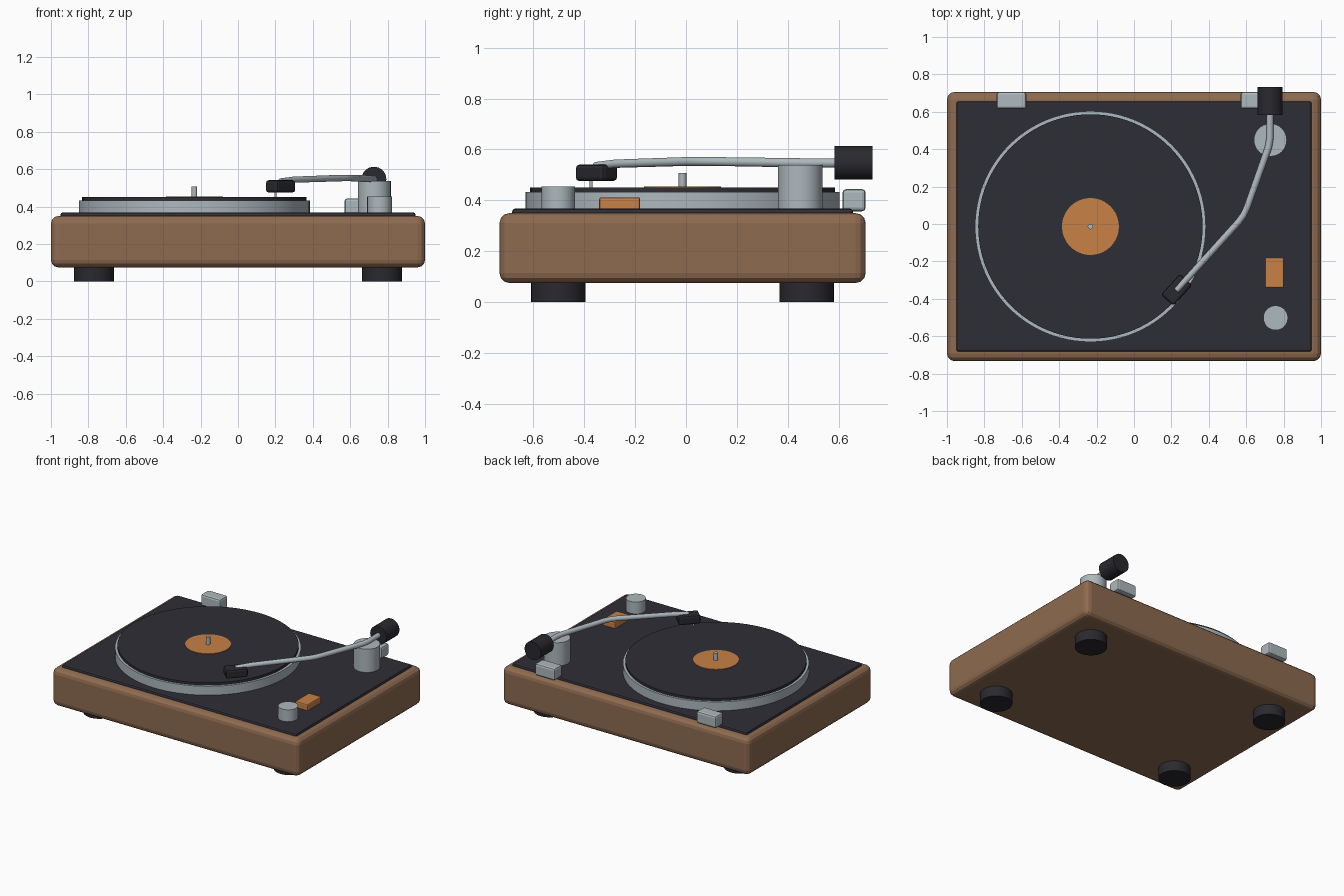
import bpy
import math
from mathutils import Vector

if "Cube" in bpy.data.objects:
    bpy.data.objects.remove(bpy.data.objects["Cube"], do_unlink=True)


def material(name, rgb):
    m = bpy.data.materials.new(name)
    m.use_nodes = True
    m.diffuse_color = (*rgb, 1)
    m.node_tree.nodes["Principled BSDF"].inputs["Base Color"].default_value = (*rgb, 1)
    return m


wood = material("walnut wood", (0.27, 0.145, 0.08))
charcoal = material("charcoal", (0.027, 0.027, 0.037))
black = material("soft black", (0.022, 0.022, 0.028))
metal = material("brushed metal", (0.42, 0.48, 0.51))
orange = material("orange", (0.58, 0.22, 0.06))

MID_Y = -0.0135  # middle of the plinth


def finish(obj, name, mat, bevel=0, segments=2):
    obj.name = name
    obj.data.materials.append(mat)
    if bevel:
        mod = obj.modifiers.new("rounded edges", "BEVEL")
        mod.width = bevel
        mod.segments = segments
        mod.limit_method = "ANGLE"
    return obj


def box(name, mat, x, y, z, bevel=0, segments=2, turn=0):
    """Box from (low, high) ranges on each axis."""
    spans = (x, y, z)
    bpy.ops.mesh.primitive_cube_add(size=1, location=[sum(s) / 2 for s in spans])
    obj = bpy.context.object
    obj.scale = [s[1] - s[0] for s in spans]
    bpy.ops.object.transform_apply(location=False, rotation=False, scale=True)
    obj.rotation_euler.z = turn
    return finish(obj, name, mat, bevel, segments)


def cylinder(name, mat, x, y, z, radius, sides=32, bevel=0):
    """Upright cylinder from a centre, a (low, high) height and a radius."""
    bpy.ops.mesh.primitive_cylinder_add(vertices=sides, radius=radius, depth=z[1] - z[0],
                                        location=(x, y, sum(z) / 2))
    bpy.ops.object.shade_smooth_by_angle(angle=math.radians(30))
    return finish(bpy.context.object, name, mat, bevel)


# Plinth, deck and feet
box("plinth", wood, (-1, 1), (-0.733, 0.706), (0.075, 0.35), 0.04, 3)
box("deck", charcoal, (-0.95, 0.95), (-0.683, 0.656), (0.335, 0.368), 0.012)
for side, x in (("right", -0.77), ("left", 0.77)):
    for end, y in (("front", -0.502), ("back", 0.474)):
        cylinder(f"{end}_{side}_foot", black, x, y, (0, 0.09), 0.107)

# Platter, record, label and spindle
PLATTER_X = -0.233
for name, mat, z, radius, sides in (
        ("platter", metal, (0.36, 0.433), 0.617, 96),
        ("record", charcoal, (0.43, 0.451), 0.6, 96),
        ("record_label", orange, (0.448, 0.455), 0.152, 64),
        ("spindle", metal, (0.45, 0.507), 0.015, 16)):
    cylinder(name, mat, PLATTER_X, MID_Y, z, radius, sides)

# Controls on the deck
cylinder("volume_knob", metal, 0.757, -0.502, (0.36, 0.455), 0.066, 32)
box("power_switch", orange, (0.7, 0.802), (-0.341, -0.18), (0.36, 0.412), 0.008)

# Lid hinges
for side, x in (("right", -0.655), ("left", 0.65)):
    box(f"{side}_hinge", metal, (x - 0.08, x + 0.08), (0.615, 0.706), (0.357, 0.444), 0.014)

# Tonearm pivot and counterweight
cylinder("tonearm_base", metal, 0.729, 0.449, (0.36, 0.538), 0.088, 32)
weight = cylinder("counterweight", black, 0.727, 0.6585, (0.4725, 0.6215), 0.066, 32)
weight.rotation_euler.x = math.pi / 2

# Bent tonearm tube, tapering towards the headshell
path = [(0.727, 0.6, 0.547, 1), (0.727, 0.46, 0.547, 1), (0.719, 0.41, 0.548, 1),
        (0.605, 0.09, 0.553, 0.95), (0.587, 0.05, 0.553, 0.95), (0.56, 0.012, 0.553, 0.95),
        (0.3, -0.275, 0.544, 0.9), (0.227, -0.355, 0.535, 0.85)]
curve = bpy.data.curves.new("tonearm", "CURVE")
curve.dimensions = "3D"
curve.bevel_depth = 0.019
curve.bevel_resolution = 3
curve.use_fill_caps = True
spline = curve.splines.new("POLY")
spline.points.add(len(path) - 1)
for point, (x, y, z, thickness) in zip(spline.points, path):
    point.co = (x, y, z, 1)
    point.radius = thickness
spline.use_smooth = True
arm = bpy.data.objects.new("tonearm", curve)
bpy.context.collection.objects.link(arm)
curve.materials.append(metal)

# Headshell lined up with the arm, and its stylus
tip, bend = Vector(path[-1][:2]), Vector(path[-3][:2])
along = bend - tip
box("headshell", black, (0.183, 0.273), (-0.427, -0.277), (0.475, 0.541), 0.014, 2,
    turn=-math.atan2(along.x, along.y))
cylinder("stylus", metal, 0.2, -0.373, (0.45, 0.48), 0.006, 12)
